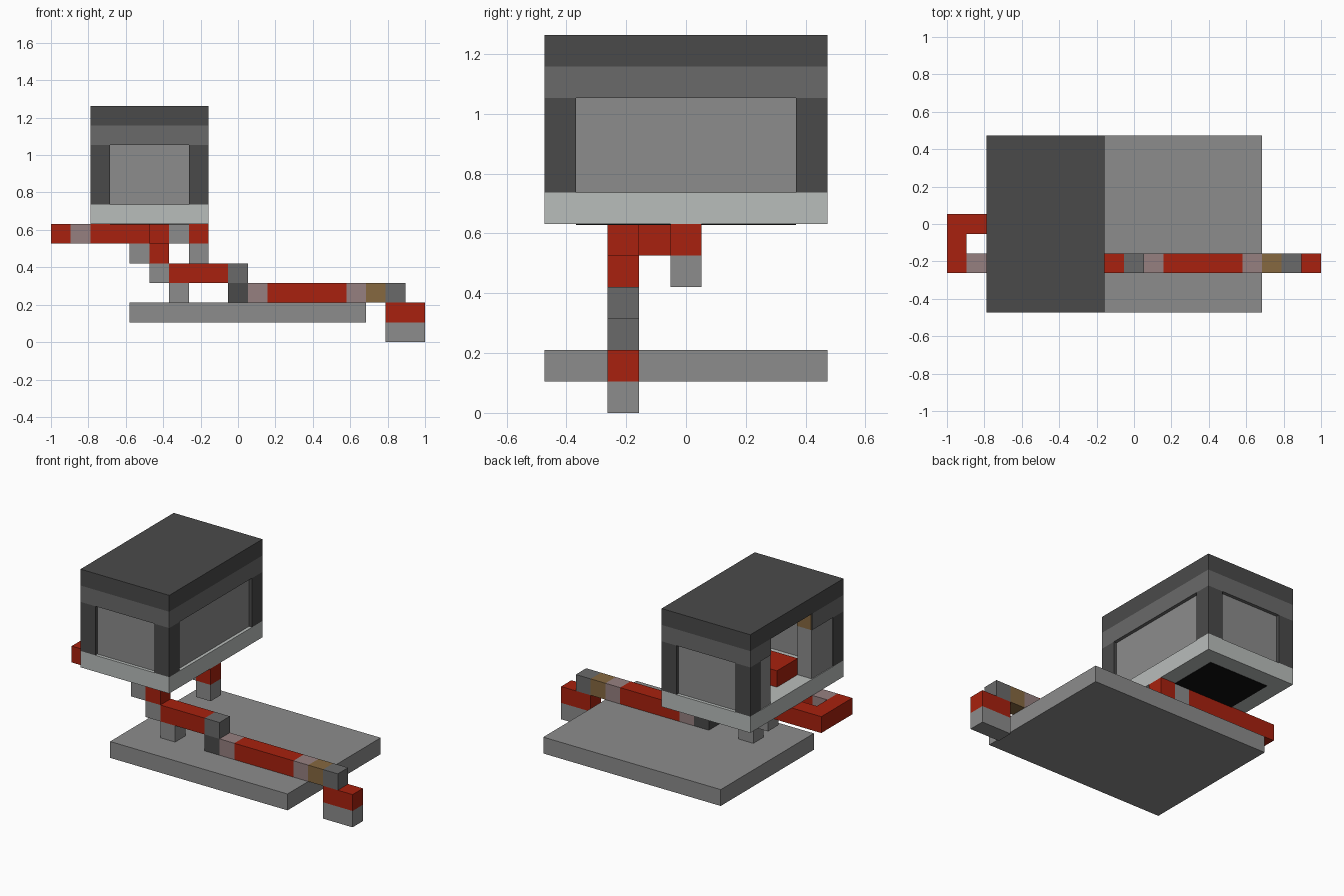
import bpy
import bmesh

cube = bpy.data.objects.get("Cube")
if cube:
    bpy.data.objects.remove(cube, do_unlink=True)

U = 2 / 19  # one block


def material(name, hex_code):
    rgb = [int(hex_code[i:i + 2], 16) / 255 for i in (0, 2, 4)]
    col = [c / 12.92 if c < 0.04045 else ((c + 0.055) / 1.055) ** 2.4 for c in rgb] + [1]
    m = bpy.data.materials.new(name)
    m.use_nodes = True
    m.diffuse_color = col
    m.node_tree.nodes["Principled BSDF"].inputs["Base Color"].default_value = col
    return m


RED = material("red", "A8210E")
GREY = material("stone grey", "8C8C8C")
MID = material("mid grey", "6A6A6A")
DARK = material("dark grey", "4A4A4A")
LIGHT = material("light grey", "B9BDBB")
PINK = material("dusty pink", "968080")
BROWN = material("brown", "866840")
BLACK = material("black", "101010")


def block(name, x, y, z, mat):
    """Box from ranges in block units; x counts from the model's -x end."""
    bm = bmesh.new()
    bmesh.ops.create_cube(bm, size=1)
    for v in bm.verts:
        for i, (lo, hi) in enumerate((x, y, z)):
            v.co[i] = (hi if v.co[i] > 0 else lo) * U
        v.co.x -= 1
    mesh = bpy.data.meshes.new(name)
    bm.to_mesh(mesh)
    bm.free()
    mesh.materials.append(mat)
    obj = bpy.data.objects.new(name, mesh)
    bpy.context.collection.objects.link(obj)
    return obj


def run(name, x0, z, y, pieces):
    """Row of blocks along x, each piece being (length, material)."""
    for i, (length, mat) in enumerate(pieces):
        if mat:
            block(f"{name}_{i + 1}", (x0, x0 + length), y, (z, z + 1), mat)
        x0 += length


# Base slab
block("base_slab", (4, 16), (-4.5, 4.5), (1, 2), GREY)

# Stepped walkway along the front, from the lowest step upward
WALK, REAR = (-2.5, -1.5), (-0.5, 0.5)
run("bottom_step", 17, 0, WALK, [(2, GREY)])
run("lower_step", 17, 1, WALK, [(2, RED)])
run("long_walkway", 6, 2, WALK, [(1, GREY), (2, None), (1, DARK), (1, PINK),
                                 (4, RED), (1, PINK), (1, BROWN), (1, MID)])
run("middle_walkway", 5, 3, WALK, [(1, GREY), (3, RED), (1, MID)])
run("upper_step", 4, 4, WALK, [(1, GREY), (1, RED)])
run("upper_walkway", 0, 5, WALK, [(1, RED), (1, PINK), (3, RED)])

# Return walkway below the cabin
block("walkway_link", (0, 1), (-1.5, -0.5), (5, 6), RED)
run("rear_walkway", 0, 5, REAR, [(6, RED), (1, GREY), (1, RED)])
run("rear_support", 7, 4, REAR, [(1, GREY)])

# Cabin floor, underside panel and roof
X, Y = (2, 8), (-4.5, 4.5)
block("cabin_floor", X, Y, (6, 7), LIGHT)
block("underside_panel", (3, 7), (-3.5, 3.5), (5.97, 6.02), BLACK)
block("cabin_roof", X, Y, (11, 12), DARK)

# Corner pillars
for xs in ((2, 3), (7, 8)):
    for ys in ((-4.5, -3.5), (3.5, 4.5)):
        block("corner_pillar", xs, ys, (7, 10), DARK)

# Band under the roof, open above the doorway
block("front_band", X, (-4.5, -3.5), (10, 11), MID)
block("back_band", X, (3.5, 4.5), (10, 11), MID)
block("left_band", (7, 8), (-3.5, 3.5), (10, 11), MID)
block("door_band_front", (2, 3), (-3.5, -1.5), (10, 11), MID)
block("door_band_back", (2, 3), (2.5, 3.5), (10, 11), MID)
block("door_jamb_trim", (2.05, 3), (-1.5, -1.45), (10, 11), BROWN)

# Wall panels set slightly behind the pillars
R = 0.2
GLASS = (7, 10)
block("front_panel", (3, 7), (-4.5 + R, -3.5), GLASS, GREY)
block("back_panel", (3, 7), (3.5, 4.5 - R), GLASS, GREY)
block("left_panel", (7, 8 - R), (-3.5, 3.5), GLASS, GREY)
block("door_panel_front", (2 + R / 4, 3), (-3.5, -1.5), GLASS, GREY)
block("door_panel_back", (2 + R / 4, 3), (2.5, 3.5), GLASS, GREY)

# Seat inside the doorway
block("seat", (3, 5), (-1.5, 0.5), (7, 8), RED)
